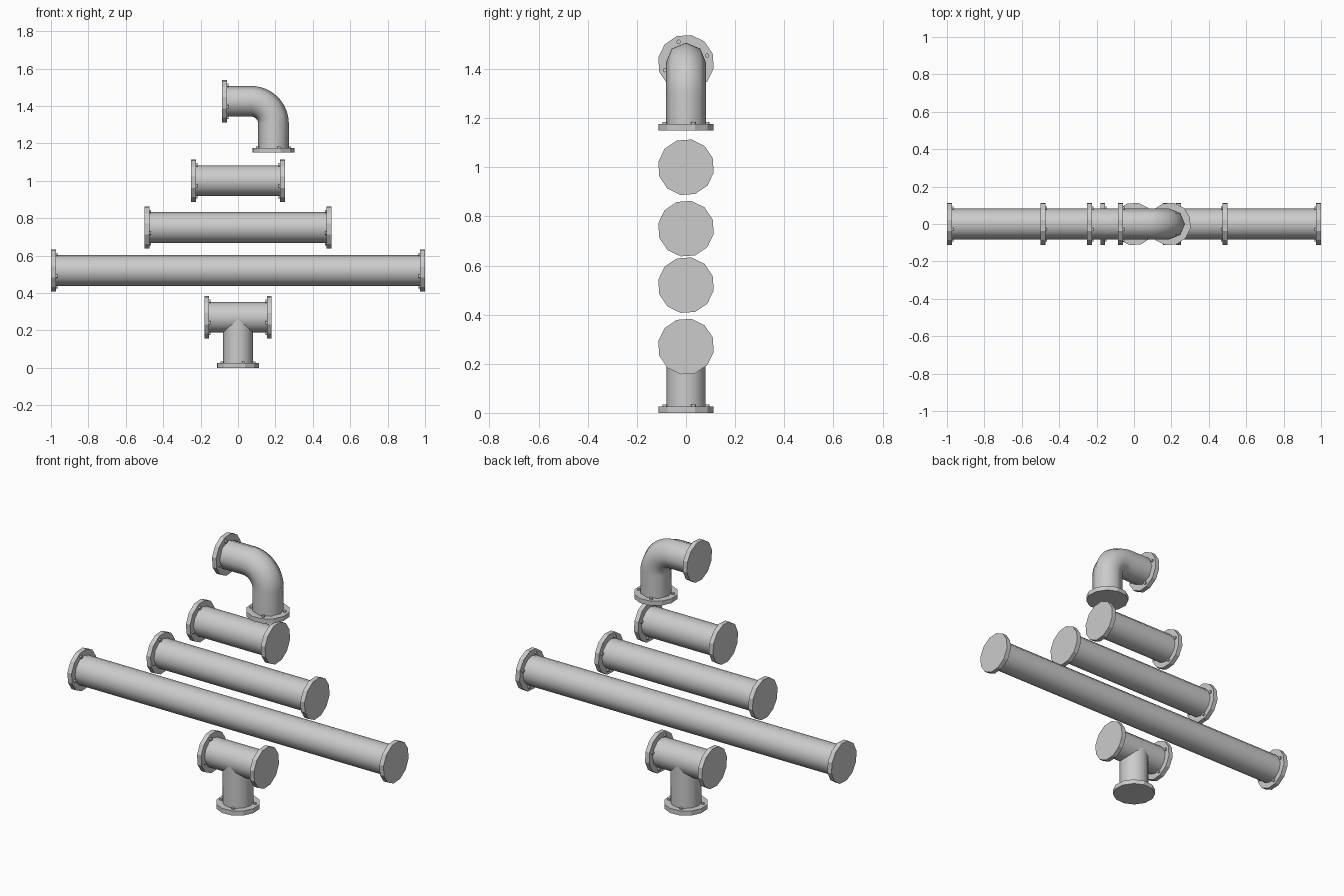
import bpy, bmesh, math
from mathutils import Vector, Matrix

if "Cube" in bpy.data.objects:
    bpy.data.objects.remove(bpy.data.objects["Cube"])

FLANGE_R, FLANGE_T = 0.115, 0.026
BOLT_RING, BOLT_R, BOLT_H = 0.091, 0.009, 0.034
TURN = math.radians(19)
PIPE_R = 0.082


def finish(name, bm, smooth):
    bmesh.ops.recalc_face_normals(bm, faces=bm.faces[:])
    me = bpy.data.meshes.new(name)
    bm.to_mesh(me)
    bm.free()
    ob = bpy.data.objects.new(name, me)
    bpy.context.collection.objects.link(ob)
    if smooth:
        bpy.ops.object.select_all(action='DESELECT')
        ob.select_set(True)
        bpy.context.view_layer.objects.active = ob
        bpy.ops.object.shade_smooth_by_angle(angle=math.radians(55))
    return ob


# capped tube swept along a path in the xz plane
def pipe(name, path, r=PIPE_R, sides=12):
    bm = bmesh.new()
    pts = [Vector((x, 0, z)) for x, z in path]
    rings = []
    for i, p in enumerate(pts):
        t = (pts[min(i + 1, len(pts) - 1)] - pts[max(i - 1, 0)]).normalized()
        u, v = Vector((0, 1, 0)), Vector((-t.z, 0, t.x))
        rings.append([bm.verts.new(p + r * (math.cos(a) * u + math.sin(a) * v))
                      for a in (k * math.tau / sides for k in range(sides))])
    for a, b in zip(rings, rings[1:]):
        for k in range(sides):
            j = (k + 1) % sides
            bm.faces.new((a[k], a[j], b[j], b[k]))
    bm.faces.new(rings[0])
    bm.faces.new(rings[-1])
    return finish(name, bm, True)


# flange disc and four bolts; s is the direction from the end face inward
def flange(name, x, z, axis, s):
    if axis == 'x':
        basis = Matrix(((0, 0, 1), (1, 0, 0), (0, 1, 0))).to_4x4()
    else:
        basis = Matrix.Identity(4)
    frame = Matrix.Translation((x, 0, z)) @ basis

    def disc(bm, cx, cy, r, h, n, turn):
        m = frame @ Matrix.Translation((cx, cy, s * h / 2)) @ Matrix.Rotation(turn, 4, 'Z')
        bmesh.ops.create_cone(bm, cap_ends=True, segments=n, radius1=r, radius2=r,
                              depth=h, matrix=m)

    bm = bmesh.new()
    disc(bm, 0, 0, FLANGE_R, FLANGE_T, 12, TURN)
    finish(name, bm, False)
    bm = bmesh.new()
    for k in range(4):
        a = TURN + k * math.pi / 2
        disc(bm, BOLT_RING * math.cos(a), BOLT_RING * math.sin(a), BOLT_R, BOLT_H, 10, 0)
    finish(name + "_bolts", bm, True)


# straight runs and the tee crossbar
for name, half, z in (("long_pipe", 0.999, 0.52), ("medium_pipe", 0.5, 0.75),
                      ("short_pipe", 0.25, 1.0), ("tee_crossbar", 0.18, 0.27)):
    half = 1.0 if name == "long_pipe" else half
    pipe(name, [(-half + 0.002, z), (half - 0.002, z)])
    flange(name + "_left_flange", -half, z, 'x', 1)
    flange(name + "_right_flange", half, z, 'x', -1)

# tee branch
pipe("tee_branch", [(0, 0.002), (0, 0.27)], r=0.08)
flange("tee_bottom_flange", 0, 0, 'z', 1)

# elbow
cx, cz, bend = 0.07, 1.305, 0.12
arc = [(cx + bend * math.sin(a), cz + bend * math.cos(a))
       for a in (k * math.pi / 24 for k in range(13))]
pipe("elbow_pipe", [(-0.083, cz + bend)] + arc + [(cx + bend, 1.152)], sides=8)
flange("elbow_left_flange", -0.085, cz + bend, 'x', 1)
flange("elbow_bottom_flange", cx + bend, 1.15, 'z', 1)
